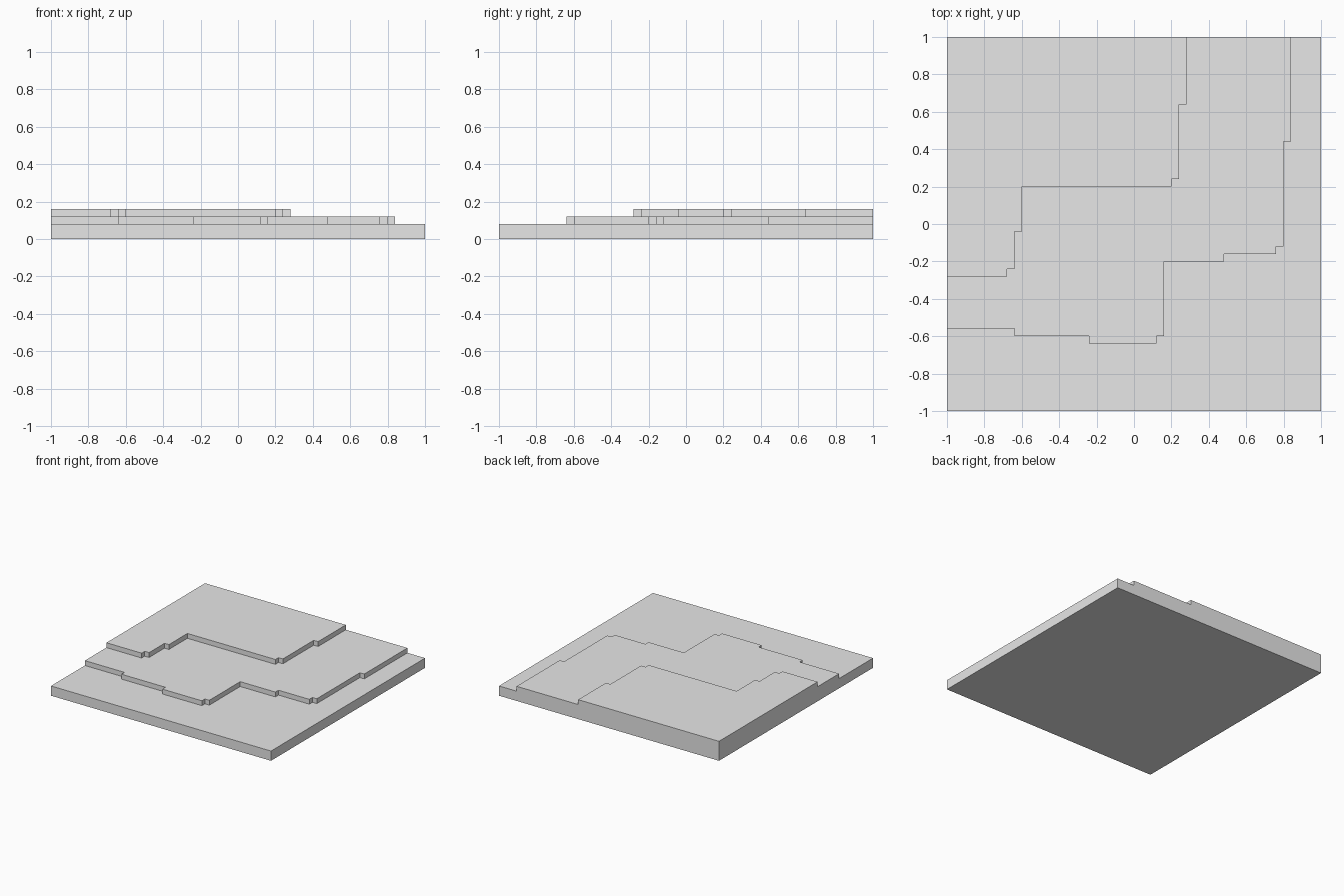
import bpy
import bmesh

cube = bpy.data.objects.get("Cube")
if cube:
    bpy.data.objects.remove(cube, do_unlink=True)

GREY = (0.8, 0.8, 0.8, 1.0)
BASE, MIDDLE, UPPER = 0.08, 0.12, 0.16   # heights of the three levels


def stepped_line(start, moves):
    """Right-angled contour: moves are alternately a new x and a new y."""
    points = [tuple(start)]
    for i, value in enumerate(moves):
        x, y = points[-1]
        points.append((value, y) if i % 2 == 0 else (x, value))
    return points


# Terrace edges, running from the left-hand side to the back
lower_edge = stepped_line((-1, -0.56), [
    -0.64, -0.60, -0.24, -0.64, 0.12, -0.60, 0.16, -0.20,
    0.48, -0.16, 0.76, -0.12, 0.80, 0.44, 0.84, 1])
upper_edge = stepped_line((-1, -0.28), [
    -0.68, -0.24, -0.64, -0.04, -0.60, 0.20,
    0.20, 0.24, 0.24, 0.64, 0.28, 1])

bm = bmesh.new()


def face(points):
    bm.faces.new([bm.verts.new(p) for p in points])


def flat(points, z):
    face([(x, y, z) for x, y in points])


def risers(line, low, high):
    for (ax, ay), (bx, by) in zip(line, line[1:]):
        face([(ax, ay, low), (bx, by, low), (bx, by, high), (ax, ay, high)])


# Level ground of each terrace and the underside
flat(lower_edge + [(1, 1), (1, -1), (-1, -1)], BASE)
flat(lower_edge + upper_edge[::-1], MIDDLE)
flat(upper_edge + [(-1, 1)], UPPER)
flat([(-1, -1), (1, -1), (1, 1), (-1, 1)], 0)

# Steps between the terraces, and the plain front and right-hand walls
risers(lower_edge, BASE, MIDDLE)
risers(upper_edge, MIDDLE, UPPER)
risers([(-1, -1), (1, -1), (1, 1)], 0, BASE)


# Stepped walls where the terraces are cut off
def stepped_wall(start, first, second, end, place):
    profile = [(start, 0), (start, BASE), (first, BASE), (first, MIDDLE),
               (second, MIDDLE), (second, UPPER), (end, UPPER), (end, 0)]
    face([place(t, z) for t, z in profile])


stepped_wall(-1, lower_edge[0][1], upper_edge[0][1], 1, lambda t, z: (-1, t, z))
stepped_wall(1, lower_edge[-1][0], upper_edge[-1][0], -1, lambda t, z: (t, 1, z))

# Weld into one closed solid
bmesh.ops.remove_doubles(bm, verts=bm.verts, dist=0.0001)
bmesh.ops.recalc_face_normals(bm, faces=bm.faces)
mesh = bpy.data.meshes.new("terraced_ground")
bm.to_mesh(mesh)
bm.free()

material = bpy.data.materials.new("light grey")
material.use_nodes = True
material.diffuse_color = GREY
for node in material.node_tree.nodes:
    if node.type == "BSDF_PRINCIPLED":
        node.inputs["Base Color"].default_value = GREY
mesh.materials.append(material)

terrain = bpy.data.objects.new("terraced_ground", mesh)
bpy.context.collection.objects.link(terrain)
